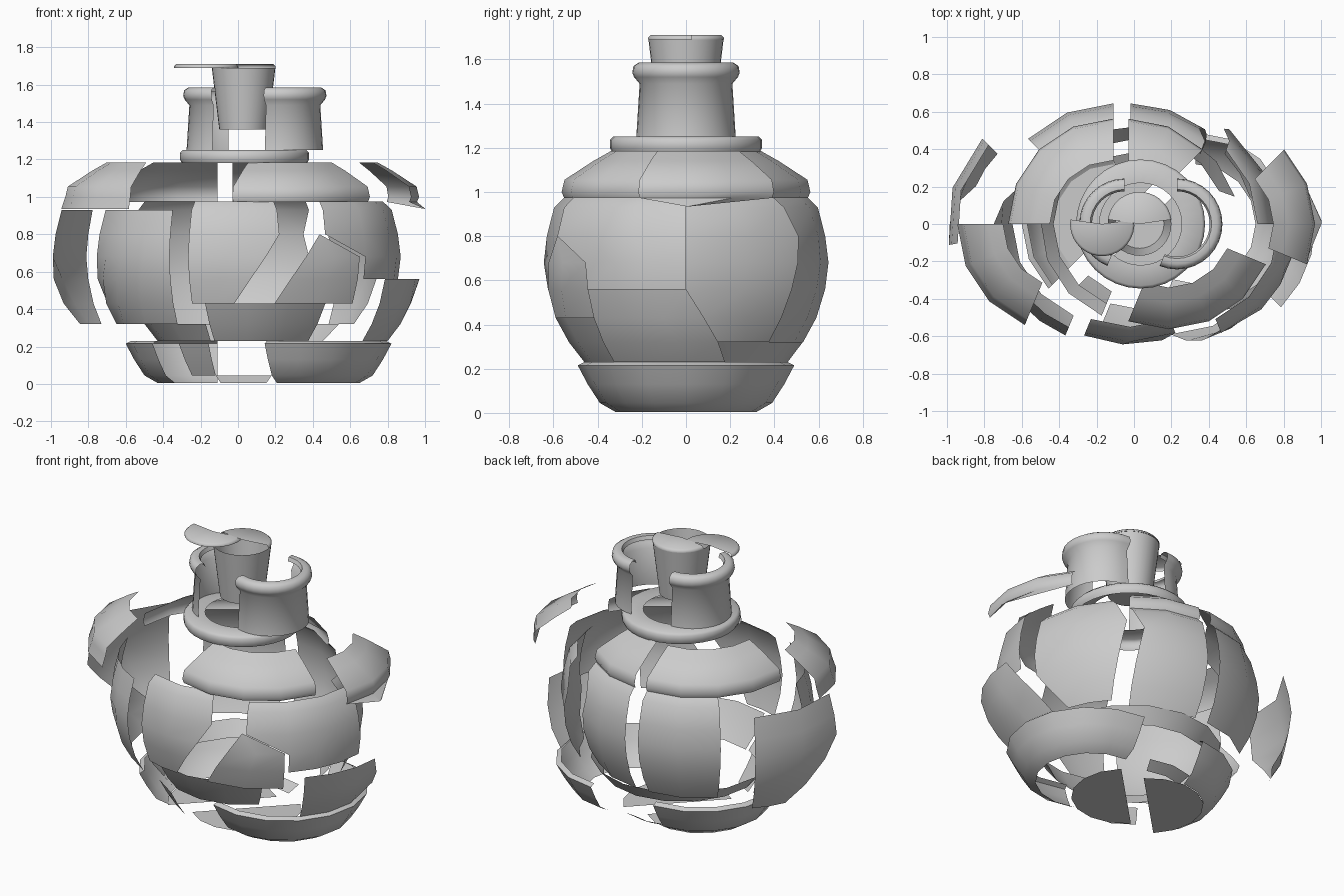
import bpy, bmesh
from math import sin, cos, radians

if "Cube" in bpy.data.objects:
    bpy.data.objects.remove(bpy.data.objects["Cube"])

# Radius / height profiles of the whole bottle
BASE = [(.32, .005), (.39, .045), (.445, .13), (.49, .215), (.46, .23)]
BODY = [(.46, .23), (.53, .32), (.59, .43), (.63, .56), (.645, .68),
        (.63, .80), (.597, .93), (.55, .975)]
SHOULDER = [(.552, .973), (.563, 1.0), (.55, 1.055), (.42, 1.14), (.34, 1.185)]
SHOULDER_LOW = [(.585, .935)] + SHOULDER[1:]
COLLAR = [(.335, 1.18), (.345, 1.2), (.345, 1.235), (.33, 1.25), (.22, 1.25)]
NECK = [(.225, 1.25), (.21, 1.49), (.235, 1.52), (.243, 1.54), (.238, 1.57),
        (.215, 1.585), (.185, 1.583), (.175, 1.56)]
CORK = [(.001, 1.36), (.13, 1.36), (.17, 1.69)]
CAP = [(.172, 1.69), (.172, 1.698), (.16, 1.71), (.001, 1.71)]
FLOOR = [(.001, .0), (.32, .0)]


def lerp(table, z):
    """Value at height z from a constant or a list of (z, value)."""
    if not isinstance(table, list):
        return table
    if z <= table[0][0]:
        return table[0][1]
    for (z0, a), (z1, b) in zip(table, table[1:]):
        if z <= z1:
            return a + (b - a) * (z - z0) / (z1 - z0)
    return table[-1][1]


def shard(name, profile, dx, a0, a1, step=22.5):
    """Revolve a profile between two angle limits and push it along x."""
    bm = bmesh.new()
    spans = [(lerp(a0, z), lerp(a1, z)) for r, z in profile]
    n = max(1, round(max(b - a for a, b in spans) / step))
    rows = []
    for (r, z), (a, b) in zip(profile, spans):
        row = []
        for i in range(n + 1):
            t = radians(a + (b - a) * i / n)
            row.append(bm.verts.new((dx + r * cos(t), r * sin(t), z)))
        rows.append(row)
    for lo, hi in zip(rows, rows[1:]):
        for i in range(n):
            bm.faces.new((lo[i], lo[i + 1], hi[i + 1], hi[i]))
    bmesh.ops.remove_doubles(bm, verts=bm.verts, dist=.0005)
    me = bpy.data.meshes.new(name)
    bm.to_mesh(me)
    bm.free()
    ob = bpy.data.objects.new(name, me)
    bpy.context.collection.objects.link(ob)
    bpy.ops.object.select_all(action='DESELECT')
    ob.select_set(True)
    bpy.context.view_layer.objects.active = ob
    bpy.ops.object.shade_smooth_by_angle(angle=radians(55))
    return ob


def body(name, z0, z1, dx, a0, a1):
    shard(name, [p for p in BODY if z0 - .001 <= p[1] <= z1 + .001], dx, a0, a1)


# Base walls and broken floor
shard("base_left", BASE, -.11, 90, 225)
shard("base_right", BASE, .33, 247.5, 450)
shard("base_chip", BASE[1:4], .03, 225, 247.5)
shard("base_back_rim", BASE[:2], .03, 67.5, 112.5)
shard("floor_left", FLOOR, -.11, 45, 225)
shard("floor_right", FLOOR, .06, 225, 405)

# Body shards; slanted cracks are given as (height, angle) lists
crack_front = [(.43, 270), (.80, 292.5), (.975, 292.5)]
crack_right = [(.23, 22.5), (.43, 8), (.56, 0), (.975, 0)]
crack_back = [(.32, 45), (.80, 54), (.975, 46)]
crack_left = [(.32, 157.5), (.43, 168), (.56, 180), (.68, 190), (.93, 190)]
crack_corner = [(.43, 315), (.68, 315), (.80, 292.5), (.975, 292.5)]
body("body_far_left", .32, .93, -.355, 135, crack_left)
body("body_left", .32, .93, -.12, crack_left, 247.5)
body("body_back_left", .32, .98, -.11, 90, 135)
body("body_back_right", .32, .98, -.02, crack_back, 90)
body("body_right", .32, .98, .11, crack_right, crack_back)
body("body_front", .43, .98, -.02, 247.5, crack_front)
body("body_front_right", .43, .80, .195, crack_front, crack_corner)
body("body_upper_right", .56, .98, .225, crack_corner, 360)
body("body_lower_right", .23, .56, .34, -45, crack_right)
body("body_lower_front", .23, .43, .05, 247.5, 315)
body("body_lower_back", .23, .32, .03, crack_right, 247.5)

# Shoulder shards
shard("shoulder_left", SHOULDER_LOW, -.36, 180, 247.5)
shard("shoulder_back_left", SHOULDER, -.11, 90, 180)
shard("shoulder_back_right", SHOULDER, -.03, 45, 90)
shard("shoulder_front", SHOULDER, .185, 247.5, 337.5)
shard("shoulder_right", [(.597, .935)] + SHOULDER, .405,
      [(.935, 0), (.973, -22.5)], [(.935, 2), (.973, 45)])

# Collar ring, split neck, cork and its broken cap
shard("collar", COLLAR, .035, 0, 360, 11.25)
shard("neck_left", NECK, -.05, 90, 247.5, 11.25)
shard("neck_right", NECK, .23, 247.5, 450, 11.25)
shard("cork", CORK, .03, 0, 360, 11.25)
shard("cap_back", CAP, .03, 8, 172, 11.25)
shard("cap_front", CAP, -.17, 172, 368, 11.25)
